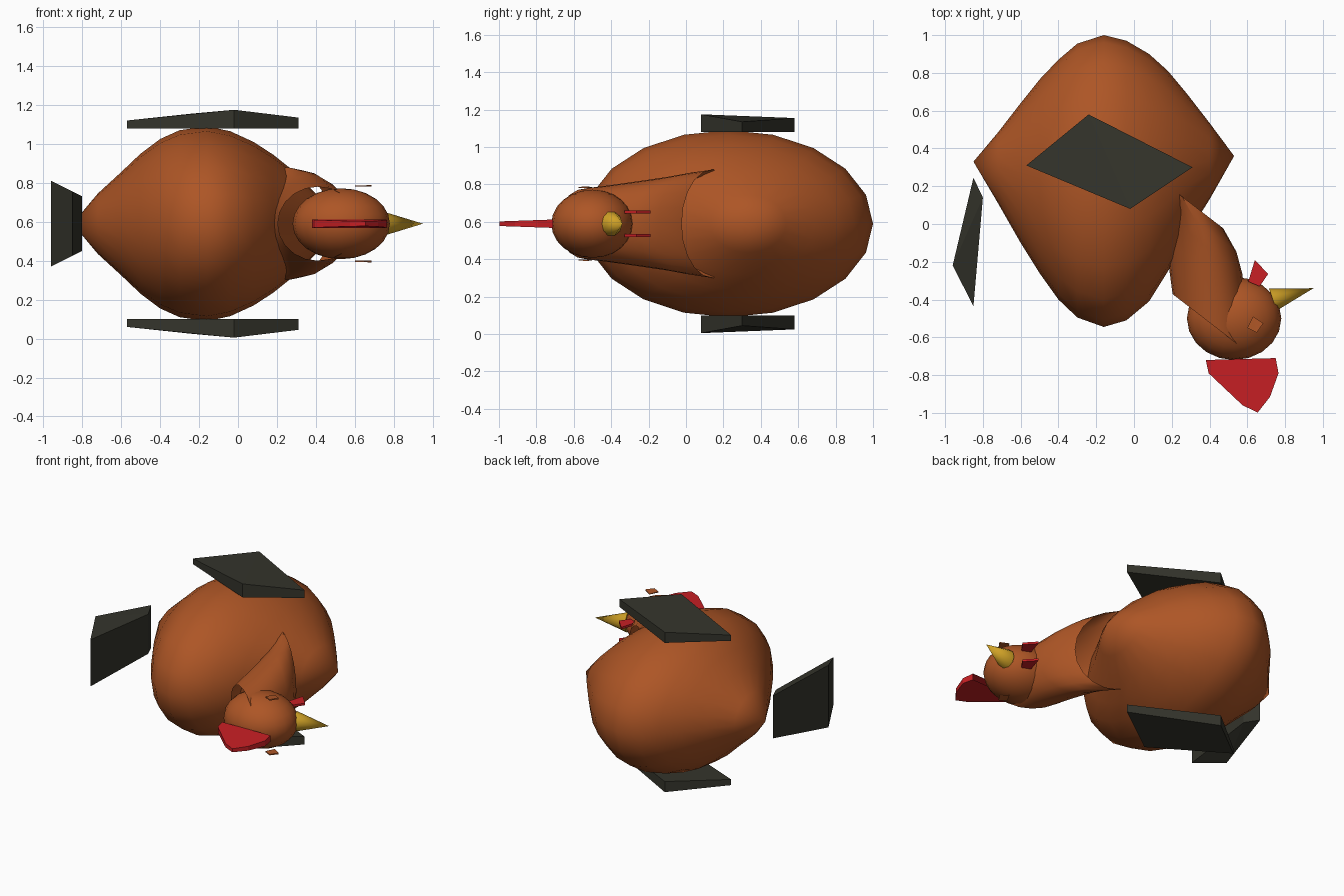
import bpy, bmesh, math
from mathutils import Vector

if "Cube" in bpy.data.objects:
    bpy.data.objects.remove(bpy.data.objects["Cube"])

MID = 0.59  # height of the symmetry plane


def material(name, rgb):
    m = bpy.data.materials.new(name)
    m.diffuse_color = (*rgb, 1)
    m.use_nodes = True
    m.node_tree.nodes["Principled BSDF"].inputs["Base Color"].default_value = m.diffuse_color
    return m


BROWN = material("brown_feather", (0.42, 0.092, 0.019))
DARK = material("dark_feather", (0.035, 0.035, 0.025))
RED = material("red_flesh", (0.58, 0.014, 0.018))
YELLOW = material("yellow_beak", (0.63, 0.36, 0.02))


def finish(name, bm, mat, smooth=None):
    bmesh.ops.recalc_face_normals(bm, faces=bm.faces)
    me = bpy.data.meshes.new(name)
    bm.to_mesh(me)
    bm.free()
    me.materials.append(mat)
    ob = bpy.data.objects.new(name, me)
    bpy.context.collection.objects.link(ob)
    if smooth:
        bpy.ops.object.select_all(action='DESELECT')
        ob.select_set(True)
        bpy.context.view_layer.objects.active = ob
        bpy.ops.object.shade_smooth_by_angle(angle=math.radians(smooth))
    return ob


def loft(name, rings, mat, tips=(None, None), smooth=40):
    """Skin a list of point rings, with optional end tips."""
    bm = bmesh.new()
    vs = [[bm.verts.new(p) for p in r] for r in rings]
    n = len(vs[0])
    for a, b in zip(vs, vs[1:]):
        for i in range(n):
            j = (i + 1) % n
            bm.faces.new((a[i], a[j], b[j], b[i]))
    for tip, r in zip(tips, (vs[0], vs[-1])):
        if tip:
            t = bm.verts.new(tip)
            for i in range(n):
                bm.faces.new((r[i], r[(i + 1) % n], t))
    return finish(name, bm, mat, smooth)


def ellipse(c, u, ru, rz, n):
    """Ring spanned by direction u and the z axis."""
    c, u = Vector(c), Vector(u).normalized()
    return [c + u * ru * math.cos(2 * math.pi * i / n)
            + Vector((0, 0, rz * math.sin(2 * math.pi * i / n))) for i in range(n)]


def slab(name, outline, mat):
    """Plate from (x, y, z_low, z_high) corners."""
    bm = bmesh.new()
    lo = [bm.verts.new((x, y, a)) for x, y, a, b in outline]
    hi = [bm.verts.new((x, y, b)) for x, y, a, b in outline]
    bm.faces.new(lo)
    bm.faces.new(hi)
    for i in range(len(lo)):
        j = (i + 1) % len(lo)
        bm.faces.new((lo[i], lo[j], hi[j], hi[i]))
    bmesh.ops.triangulate(bm, faces=[f for f in bm.faces if len(f.verts) > 3])
    return finish(name, bm, mat)


def pair(name, outline, mat):
    """Slab on both sides; z given as distance from the symmetry plane."""
    for side, s in (("right", 1), ("left", -1)):
        slab(f"{side}_{name}", [(x, y, MID + s * a, MID + s * b) for x, y, a, b in outline], mat)


# Plump body: x, top y, bottom y, half width
sections = [(-.72, .485, .11, .155), (-.60, .64, -.10, .265), (-.50, .765, -.26, .36),
            (-.40, .87, -.40, .435), (-.30, .955, -.495, .48), (-.16, 1.0, -.545, .50),
            (-.04, .97, -.51, .475), (.08, .90, -.41, .42), (.18, .81, -.25, .355),
            (.28, .69, -.06, .275), (.40, .535, .13, .155)]
loft("body", [ellipse((x, (t + b) / 2, MID), (0, 1, 0), (t - b) / 2, w, 20)
              for x, t, b, w in sections], BROWN, ((-.85, .33, MID), (.53, .36, MID)))

# Open neck tube
neck = [(.255, .145, .275, .29), (.325, .02, .275, .272), (.36, -.10, .27, .25),
        (.38, -.25, .265, .228), (.395, -.39, .265, .208), (.41, -.53, .26, .19)]
loft("neck", [ellipse((x, y, MID), (.79, -.61, 0), r, w, 20) for x, y, r, w in neck], BROWN)

# Head
bm = bmesh.new()
bmesh.ops.create_uvsphere(bm, u_segments=20, v_segments=12, radius=1)
for v in bm.verts:
    v.co = (.53 + .25 * v.co.x, -.50 + .22 * v.co.y, MID + .182 * v.co.z)
finish("head", bm, BROWN, 40)

# Beak
loft("beak", [ellipse((.735, -.40, MID), (.35, -1, 0), .062, .067, 10)], YELLOW,
     ((.735, -.40, MID), (.95, -.34, MID)))

# Comb, thinner towards its crest
comb = [(.38, -.72), (.395, -.79), (.575, -.96), (.655, -.998), (.72, -.915),
        (.765, -.79), (.75, -.71), (.69, -.78), (.63, -.825), (.54, -.80)]
slab("comb", [(x, y, MID - t, MID + t) for x, y in comb
              for t in [.022 - .035 * (-.72 - y)]], RED)

# Wattles and eyes
pair("wattle", [(.64, -.19, .055, .07), (.71, -.265, .055, .07),
                (.665, -.33, .055, .07), (.605, -.305, .055, .07)], RED)
pair("eye", [(.63, -.49, .190, .193), (.685, -.525, .190, .199),
             (.65, -.575, .190, .197), (.60, -.55, .190, .197)], BROWN)

# Wings
pair("wing", [(-.24, .58, .49, .565), (.31, .30, .49, .545),
              (-.02, .08, .49, .585), (-.57, .31, .49, .53)], DARK)

# Tail
tail = [(-.85, .245, .15), (-.80, .14, .14), (-.85, -.435, .165), (-.96, -.22, .22)]
slab("tail", [(x, y, MID - w, MID + w) for x, y, w in tail], DARK)
